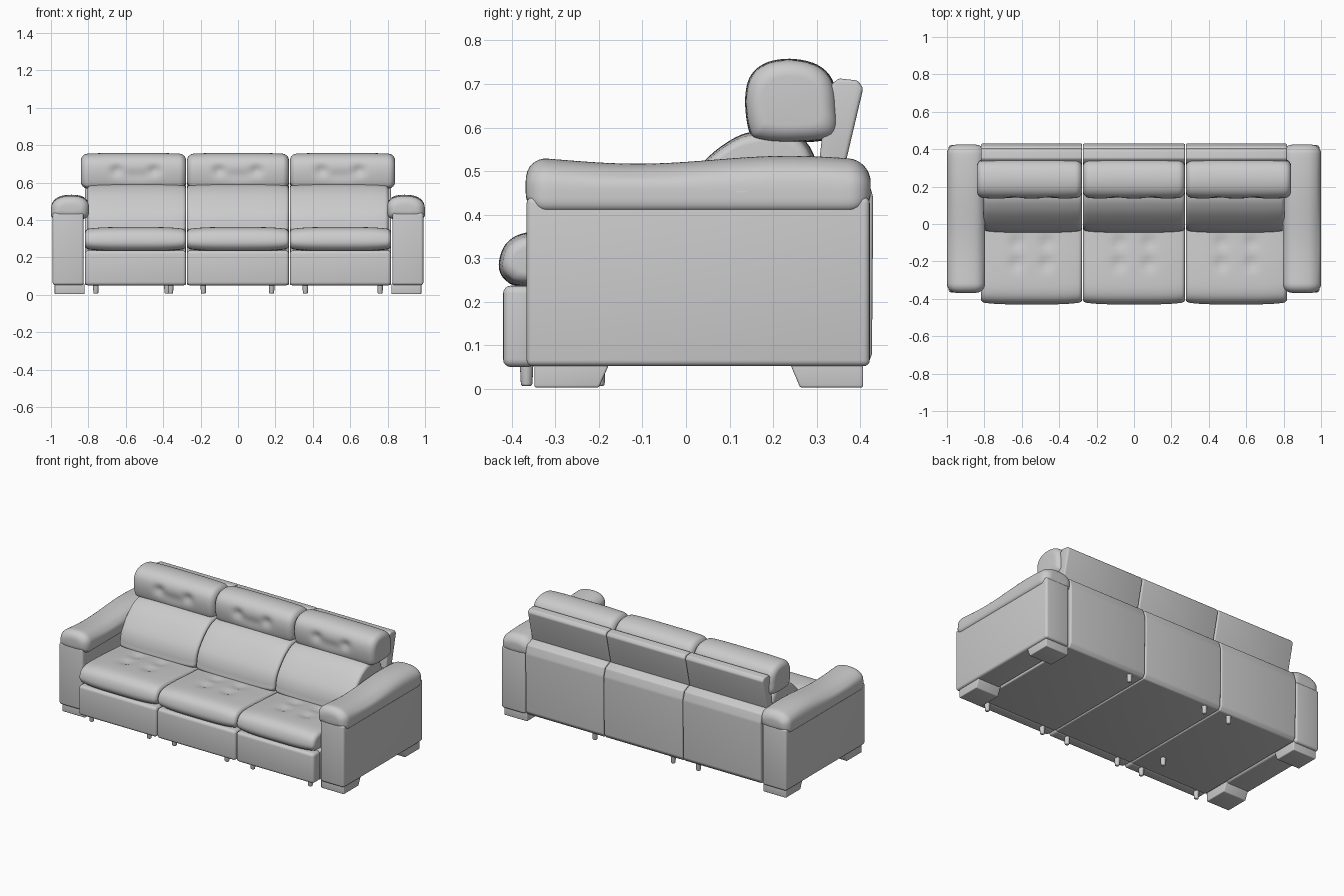
import bpy, bmesh, math
from mathutils import Vector

cube = bpy.data.objects.get("Cube")
if cube:
    bpy.data.objects.remove(cube, do_unlink=True)

leather = bpy.data.materials.new("grey_leather")
leather.use_nodes = True
GREY = (0.6, 0.6, 0.6, 1)
leather.diffuse_color = GREY
leather.node_tree.nodes["Principled BSDF"].inputs["Base Color"].default_value = GREY


def finish(bm, name):
    bmesh.ops.recalc_face_normals(bm, faces=bm.faces)
    mesh = bpy.data.meshes.new(name)
    bm.to_mesh(mesh)
    bm.free()
    mesh.materials.append(leather)
    ob = bpy.data.objects.new(name, mesh)
    bpy.context.collection.objects.link(ob)
    bpy.ops.object.select_all(action='DESELECT')
    ob.select_set(True)
    bpy.context.view_layer.objects.active = ob
    bpy.ops.object.shade_smooth_by_angle(angle=math.radians(40))
    return ob


def place(axis, s, p):
    """Profile point p at station s: 'x' uses (y, z) profiles, 'y' uses (x, z)."""
    return Vector((s, p[0], p[1])) if axis == 'x' else Vector((p[0], s, p[1]))


def prism(name, profile, a, b, bevel=0.01, axis='x'):
    """Straight extrusion with rounded edges."""
    bm = bmesh.new()
    rings = [[bm.verts.new(place(axis, s, p)) for p in profile] for s in (a, b)]
    n = len(profile)
    for r in rings:
        bm.faces.new(r)
    for i in range(n):
        j = (i + 1) % n
        bm.faces.new((rings[0][i], rings[0][j], rings[1][j], rings[1][i]))
    bmesh.ops.recalc_face_normals(bm, faces=bm.faces)
    bmesh.ops.bevel(bm, geom=bm.edges[:], offset=bevel, segments=4, profile=0.5,
                    affect='EDGES', clamp_overlap=True)
    return finish(bm, name)


def rect(u0, u1, v0, v1):
    return [(u0, v0), (u1, v0), (u1, v1), (u0, v1)]


def rounded(points, steps=6):
    """Closed Catmull-Rom curve through the points."""
    pts = [Vector(p) for p in points]
    n, out = len(pts), []
    for i in range(n):
        p0, p1, p2, p3 = (pts[(i + k) % n] for k in (-1, 0, 1, 2))
        for k in range(steps):
            t = k / steps
            out.append(0.5 * (2 * p1 + (p2 - p0) * t + (2 * p0 - 5 * p1 + 4 * p2 - p3) * t * t
                              + (3 * p1 - p0 - 3 * p2 + p3) * t ** 3))
    return out


def cushion(name, points, a, b, r, crown=0.0, axis='x', dents=(), warp=None):
    """Padded loft: the section shrinks round the ends and swells in the middle."""
    prof = rounded(points)
    us, vs = [p.x for p in prof], [p.y for p in prof]
    c = Vector(((min(us) + max(us)) / 2, (min(vs) + max(vs)) / 2))
    h = ((max(us) - min(us)) / 2, (max(vs) - min(vs)) / 2)
    ends = [r * (1 - math.cos(k * math.pi / 16)) for k in range(9)]
    mid = [a + r + (b - a - 2 * r) * k / 28 for k in range(1, 28)]
    stations = [a + e for e in ends] + mid + [b - e for e in reversed(ends)]
    bm = bmesh.new()
    rings = []
    for s in stations:
        e = max(0.0, 1 - min(s - a, b - s) / r)
        d = r * (1 - math.sqrt(max(0, 1 - e * e))) + crown * (2 * (s - a) / (b - a) - 1) ** 4
        ring = []
        for p in prof:
            q = Vector((c[k] + (p[k] - c[k]) * (1 - d / h[k]) for k in (0, 1)))
            co = place(axis, s, q)
            if warp:
                co = warp(co)
            move = Vector()
            for centre, push, size in dents:
                move += Vector(push) * math.exp(-((co - Vector(centre)).length / size) ** 2)
            ring.append(bm.verts.new(co + move))
        rings.append(ring)
    n = len(prof)
    for r0, r1 in zip(rings, rings[1:]):
        for i in range(n):
            j = (i + 1) % n
            bm.faces.new((r0[i], r0[j], r1[j], r1[i]))
    bm.faces.new(rings[0])
    bm.faces.new(rings[-1])
    return finish(bm, name)


def peg(name, x, y):
    bm = bmesh.new()
    bmesh.ops.create_cone(bm, cap_ends=True, segments=16, radius1=0.013, radius2=0.016, depth=0.06)
    bmesh.ops.bevel(bm, geom=[e for e in bm.edges if all(v.co.z < 0 for v in e.verts)],
                    offset=0.006, segments=3, profile=0.5, affect='EDGES')
    bmesh.ops.translate(bm, verts=bm.verts, vec=(x, y, 0.036))
    finish(bm, name)


# Section profiles (y, z)
BODY = [(-0.355, 0.052), (0.41, 0.052), (0.427, 0.075), (0.43, 0.44), (0.415, 0.49),
        (0.37, 0.51), (0.27, 0.5), (0.1, 0.28), (-0.355, 0.23)]
SEAT = [(-0.43, 0.285), (-0.412, 0.335), (-0.36, 0.36), (-0.25, 0.36), (-0.1, 0.35),
        (0.04, 0.335), (0.09, 0.285), (0.04, 0.24), (-0.2, 0.235), (-0.37, 0.235), (-0.415, 0.25)]
LUMBAR = [(-0.03, 0.33), (-0.042, 0.37), (-0.022, 0.44), (0.03, 0.51), (0.085, 0.56),
          (0.15, 0.59), (0.25, 0.59), (0.3, 0.5), (0.24, 0.34), (0.1, 0.3)]
HEADREST = [(0.145, 0.59), (0.135, 0.66), (0.146, 0.715), (0.182, 0.748), (0.24, 0.758),
            (0.30, 0.745), (0.336, 0.71), (0.348, 0.65), (0.34, 0.58), (0.25, 0.565), (0.17, 0.57)]
BACK_PANEL = [(0.30, 0.47), (0.355, 0.47), (0.407, 0.69), (0.395, 0.708), (0.35, 0.713), (0.325, 0.69)]

# Three seat units
EDGES = (-0.82, -0.275, 0.275, 0.82)
for side, a, b in zip(("right", "middle", "left"), EDGES, EDGES[1:]):
    m = (a + b) / 2
    lo, hi = a + 0.002, b - 0.002
    prism(side + "_seat_body", BODY, lo, hi, 0.008)
    prism(side + "_footrest", rect(-0.42, -0.345, 0.05, 0.237), lo, hi, 0.018)
    tufts = [((m + s * 0.08, y, 0.36), (0, 0, -0.014), 0.035) for s in (-1, 1) for y in (-0.21, -0.1)]
    cushion(side + "_seat_cushion", SEAT, lo, hi, 0.02, 0.012, dents=tufts)
    # The outer lumbar cushions stop at the arms
    cushion(side + "_back_cushion", LUMBAR, max(lo, -0.805), min(hi, 0.805), 0.02, 0.01)
    tufts = [((m + s * 0.1, 0.135, 0.665), (0, 0.018, 0), 0.03) for s in (-1, 1)]
    tufts += [((m + k * 0.045, 0.135, 0.64), (0, 0.006, 0), 0.03) for k in (-1, 0, 1)]
    cushion(side + "_headrest", HEADREST, max(lo, -0.273) if a > -0.5 else -0.84,
            min(hi, 0.273) if b < 0.5 else 0.84, 0.035, 0.006, dents=tufts)
    prism(side + "_back_panel", BACK_PANEL, lo, hi, 0.008)


# Arms: flat side block, padded roll on top, two tapered feet
def wavy_top(co):
    if co.z > 0.46:
        co.z += 0.009 * math.sin((co.y + 0.07) * 9 - 1.2) * min(1, (co.z - 0.46) / 0.04)
    return co


ROLL = [(0.796, 0.45), (0.802, 0.49), (0.835, 0.518), (0.89, 0.526), (0.95, 0.518),
        (0.99, 0.49), (1.0, 0.45), (0.992, 0.412), (0.94, 0.4), (0.86, 0.4), (0.808, 0.414)]
FRONT_FOOT = [(-0.348, 0.003), (-0.2, 0.003), (-0.175, 0.06), (-0.348, 0.06)]
BACK_FOOT = [(0.262, 0.003), (0.407, 0.003), (0.407, 0.06), (0.238, 0.06)]
for side, s in (("right", -1), ("left", 1)):
    prism(side + "_arm_side", rect(-0.366, 0.422, 0.052, 0.44), s * 0.825, s * 0.991, 0.014)
    cushion(side + "_arm_roll", [(s * x, z) for x, z in ROLL], -0.368, 0.424, 0.05,
            axis='y', warp=wavy_top)
    prism(side + "_front_foot", FRONT_FOOT, s * 0.82, s * 0.98, 0.005)
    prism(side + "_back_foot", BACK_FOOT, s * 0.82, s * 0.98, 0.005)

# Recliner switch on the left arm
prism("recliner_switch", rect(0.115, 0.145, 0.438, 0.455), 0.994, 1.0, 0.002)

# Small pegs under the units
for i, x in enumerate((-0.76, -0.36, -0.185, 0.18, 0.36, 0.76)):
    peg("front_peg_%d" % i, x, -0.366)
for i, (x, y) in enumerate(((-0.36, 0.39), (-0.185, 0.39), (0.36, 0.39), (-0.38, -0.2))):
    peg("inner_peg_%d" % i, x, y)
